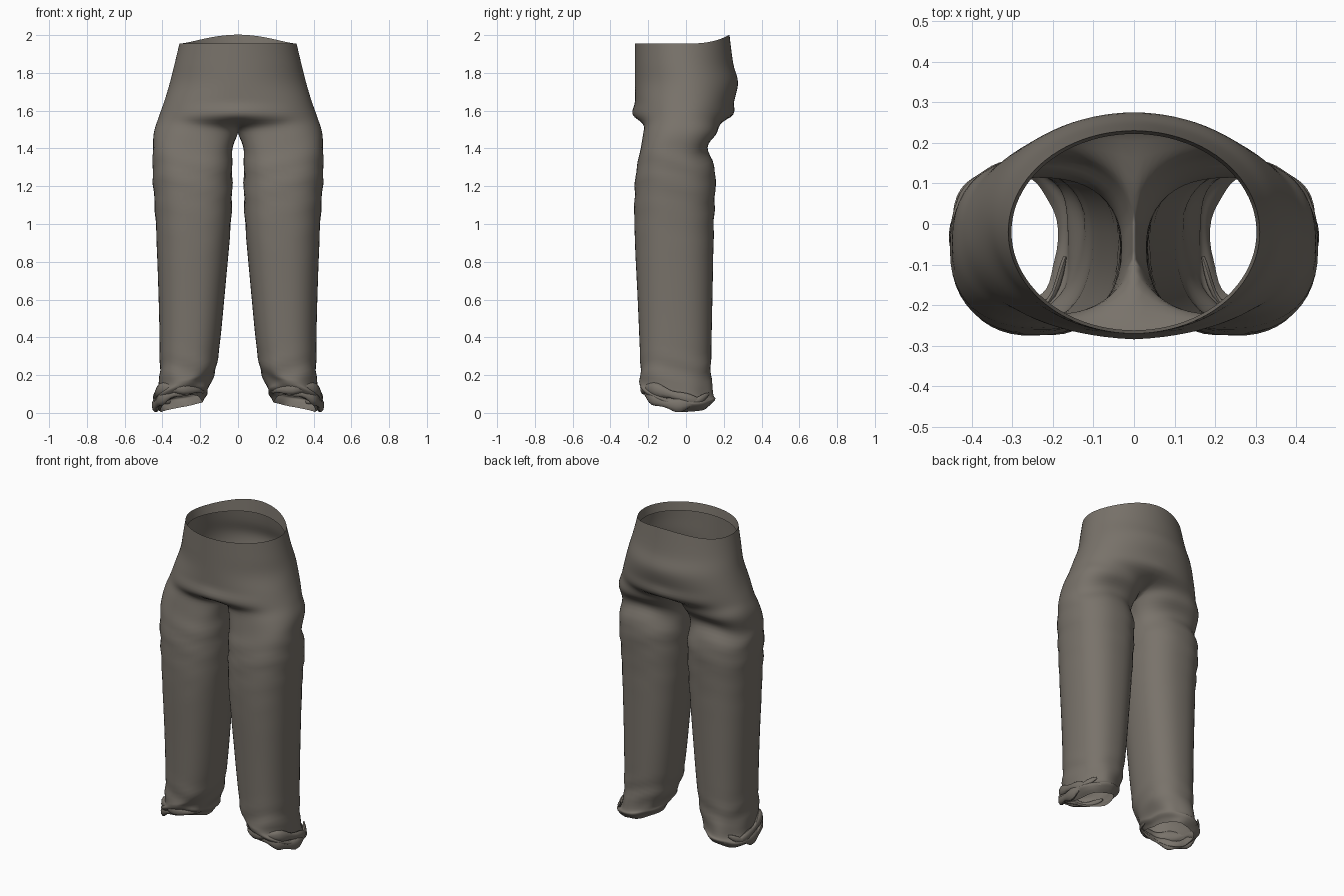
import bpy, bmesh, math
from mathutils import Vector

if "Cube" in bpy.data.objects:
    bpy.data.objects.remove(bpy.data.objects["Cube"])

N = 48      # columns around one leg
SEAM = 2    # columns on each side of the inner leg that form the crotch seam
SUB = 5     # rows between two stations

fabric = bpy.data.materials.new("grey brown fabric")
fabric.use_nodes = True
COLOUR = (0.19, 0.17, 0.145, 1)
fabric.diffuse_color = COLOUR
fabric.node_tree.nodes["Principled BSDF"].inputs["Base Color"].default_value = COLOUR

# hip stations: height, half width, front y, back y
HIPS = [(1.955, 0.31, -0.27, 0.23), (1.85, 0.335, -0.27, 0.25),
        (1.75, 0.36, -0.27, 0.275), (1.65, 0.39, -0.27, 0.255),
        (1.565, 0.42, -0.272, 0.235)]
# leg stations: height, inner x, outer x, front y, back y
LEGS = [(1.485, 0.0, 0.445, -0.225, 0.165), (1.39, 0.03, 0.45, -0.245, 0.115),
        (1.26, 0.03, 0.452, -0.268, 0.155), (1.0, 0.038, 0.435, -0.273, 0.148),
        (0.6, 0.073, 0.42, -0.255, 0.14), (0.36, 0.097, 0.415, -0.245, 0.135),
        (0.22, 0.12, 0.415, -0.242, 0.132)]
# cuff stations: height above hem, inner x, outer x, front y, back y
CUFFS = [(0.075, 0.155, 0.425, -0.24, 0.14), (0.045, 0.16, 0.45, -0.235, 0.15),
         (0.02, 0.18, 0.435, -0.215, 0.135), (0.0, 0.19, 0.41, -0.195, 0.115)]


def soft(v, p):
    return math.copysign(abs(v) ** p, v)


def hip_point(i, station, inset=0.0):
    z, half, front, back = station
    t = math.pi * (i - SEAM) / (N - 2 * SEAM)
    p = 0.92 if z < 1.7 else 1.0
    mid, ry = (front + back) / 2, (back - front) / 2 - inset
    lift = 0.045 * max(0, -math.cos(t)) ** 3 * max(0, (z - 1.85) / 0.1)
    return Vector(((half - inset) * soft(math.sin(t), p),
                   mid - ry * soft(math.cos(t), p), z + lift))


def leg_point(i, station, cuff=False):
    z, x0, x1, front, back = station
    a = math.tau * i / N
    c, s = math.cos(a), math.sin(a)
    wob = 1.0
    if cuff:
        z += 0.03 + 0.06 * max(0, s) + 0.025 * c
        wob = 1 + 0.03 * math.sin(5 * a + z * 40)
    elif z < 1.45:
        z += 0.015 * math.sin(3 * a)
    p = 0.85
    x = (x0 + x1) / 2 - (x1 - x0) / 2 * soft(c, p) * wob
    y = (front + back) / 2 - (back - front) / 2 * soft(s, p) * wob
    if station is LEGS[0] and min(i, N - i) <= SEAM:
        x = 0.0
    return Vector((x, y, z))


def spline(pts):
    """Smooth rows through the stations of one column."""
    ext = [pts[0]] + pts + [pts[-1]]
    out = []
    for k in range(len(pts) - 1):
        a, b, c, d = ext[k:k + 4]
        for j in range(SUB):
            t = j / SUB
            q = 0.5 * (2 * b + (c - a) * t + (2 * a - 5 * b + 4 * c - d) * t * t
                       + (3 * b - a - 3 * c + d) * t ** 3)
            out.append(q)
    return out + [pts[-1]]


def wrinkle(v, a):
    """Gentle cross folds, strongest under the seat and above the cuff."""
    z = v.z
    k = 0.004 * math.exp(-((z - 1.15) / 0.2) ** 2) + 0.004 * math.exp(-((z - 0.22) / 0.08) ** 2)
    k *= math.sin(z * 48 + 2 * math.sin(a * 2))
    v.x -= k * math.cos(a)
    v.y -= k * math.sin(a)
    v.x = max(v.x, 0.0)
    return v


# trousers: one half is built column by column, then mirrored
bm = bmesh.new()
hip_rows = len(HIPS) * SUB
columns = []
for i in range(N):
    has_hip = SEAM <= i <= N - SEAM
    legs = [leg_point(i, s) for s in LEGS] + [leg_point(i, s, True) for s in CUFFS]
    hips = [hip_point(i, s) for s in HIPS] if has_hip else []
    rows = [wrinkle(v, math.tau * i / N) for v in spline(hips + legs)]
    if i in (SEAM, N - SEAM):
        for v in rows[:hip_rows + 1]:
            v.x = 0.0
    verts = [bm.verts.new(v) for v in rows]
    if not has_hip:
        verts = [None] * hip_rows + verts
    columns.append(verts)

for i in range(N):
    a, b = columns[i], columns[(i + 1) % N]
    for r in range(len(a) - 1):
        quad = (a[r], a[r + 1], b[r + 1], b[r])
        if None not in quad:
            bm.faces.new(quad)

# folded waistband inside the top edge
inner = [bm.verts.new(hip_point(i, (1.9,) + HIPS[0][1:], 0.008)) for i in range(SEAM, N - SEAM + 1)]
for k in range(len(inner) - 1):
    bm.faces.new((columns[SEAM + k][0], columns[SEAM + k + 1][0], inner[k + 1], inner[k]))
bmesh.ops.recalc_face_normals(bm, faces=bm.faces)

mesh = bpy.data.meshes.new("trousers")
bm.to_mesh(mesh)
bm.free()
mesh.materials.append(fabric)
trousers = bpy.data.objects.new("trousers", mesh)
bpy.context.collection.objects.link(trousers)
mirror = trousers.modifiers.new("mirror", "MIRROR")
mirror.use_clip = True
mirror.merge_threshold = 0.0005


# crumpled folds lying around each cuff
def cuff_fold(name, side, points, width):
    bm = bmesh.new()
    path = spline([Vector((side * x, y, z)) for x, y, z in points])
    centre = Vector((side * 0.3, -0.05, 0))
    rings = []
    for k, p in enumerate(path):
        u = k / (len(path) - 1)
        out = Vector((p.x - centre.x, p.y - centre.y, 0)).normalized()
        w = width * (0.25 + 0.75 * math.sin(math.pi * u)) * (1 + 0.25 * math.sin(k * 0.9))
        ring = []
        for j in range(10):
            a = math.tau * j / 10 + 0.5 * math.sin(k * 0.5)
            ring.append(bm.verts.new(p + out * w * 0.55 * math.cos(a)
                                     + Vector((0, 0, w * math.sin(a)))))
        rings.append(ring)
    for r, q in zip(rings, rings[1:]):
        for j in range(10):
            bm.faces.new((r[j], r[j - 1], q[j - 1], q[j]))
    bm.faces.new(rings[0])
    bm.faces.new(rings[-1])
    bmesh.ops.recalc_face_normals(bm, faces=bm.faces)
    me = bpy.data.meshes.new(name)
    bm.to_mesh(me)
    bm.free()
    me.materials.append(fabric)
    ob = bpy.data.objects.new(name, me)
    bpy.context.collection.objects.link(ob)
    return ob


UPPER = [(0.17, -0.08, 0.12), (0.21, -0.19, 0.12), (0.31, -0.225, 0.13),
         (0.4, -0.17, 0.125), (0.435, -0.05, 0.09), (0.42, 0.07, 0.06), (0.36, 0.13, 0.06)]
LOWER = [(0.24, -0.2, 0.11), (0.34, -0.21, 0.1), (0.41, -0.16, 0.07),
         (0.435, -0.05, 0.04), (0.43, 0.05, 0.06), (0.38, 0.12, 0.1)]
parts = [trousers]
for side, label in ((1, "left"), (-1, "right")):
    parts.append(cuff_fold(label + "_upper_cuff_fold", side, UPPER, 0.03))
    parts.append(cuff_fold(label + "_lower_cuff_fold", side, LOWER, 0.032))

bpy.ops.object.select_all(action="DESELECT")
for ob in parts:
    ob.select_set(True)
bpy.context.view_layer.objects.active = trousers
bpy.ops.object.shade_smooth_by_angle(angle=math.radians(50))
